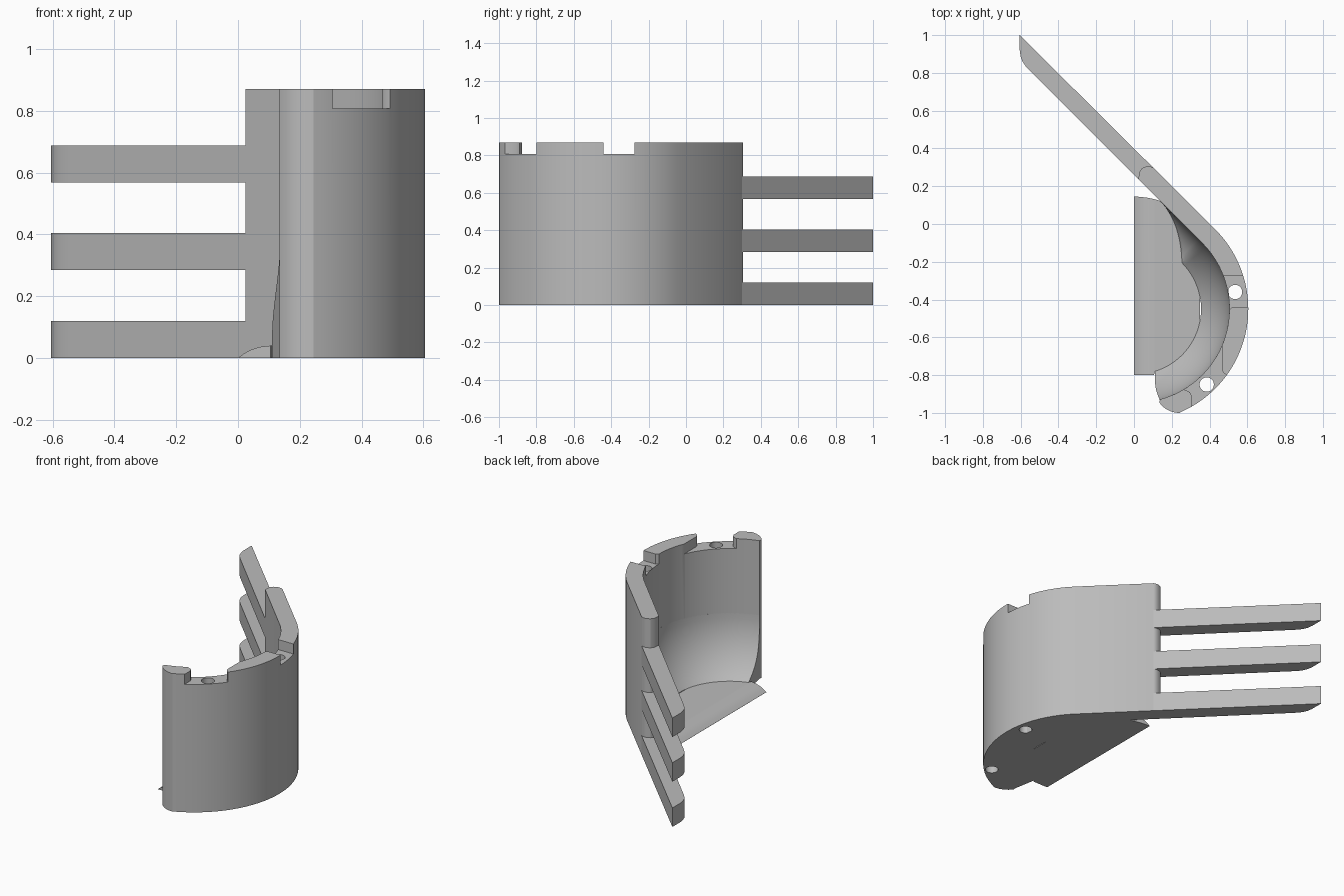
import bpy, bmesh
from math import sin, cos, acos, asin, sqrt, pi, radians

if "Cube" in bpy.data.objects:
    bpy.data.objects.remove(bpy.data.objects["Cube"], do_unlink=True)

grey = bpy.data.materials.new("plain grey")
grey.use_nodes = True
COLOUR = (0.5, 0.5, 0.5, 1)
grey.diffuse_color = COLOUR
grey.node_tree.nodes["Principled BSDF"].inputs["Base Color"].default_value = COLOUR

CX, CY = 0.01, -0.45          # centre of the curved wall
R_IN, R_OUT = 0.495, 0.595    # wall radii
R_FLOOR = 0.345               # radius where the bowl meets the floor
HEIGHT, FLOOR, BOWL = 0.87, 0.04, 0.4
DIAG = sqrt(0.5)


def arc(cx, cy, r, start, end, n):
    return [(cx + r * cos(start + (end - start) * i / n),
             cy + r * sin(start + (end - start) * i / n)) for i in range(n + 1)]


def finish(name, bm):
    bmesh.ops.recalc_face_normals(bm, faces=bm.faces)
    mesh = bpy.data.meshes.new(name)
    bm.to_mesh(mesh)
    bm.free()
    mesh.materials.append(grey)
    obj = bpy.data.objects.new(name, mesh)
    bpy.context.collection.objects.link(obj)
    return obj


def prism(name, outline, z0, z1):
    bm = bmesh.new()
    face = bm.faces.new([bm.verts.new((x, y, z0)) for x, y in outline])
    new = bmesh.ops.extrude_face_region(bm, geom=[face])["geom"]
    verts = [v for v in new if isinstance(v, bmesh.types.BMVert)]
    bmesh.ops.translate(bm, verts=verts, vec=(0, 0, z1 - z0))
    return finish(name, bm)


def loft(name, sections):
    """Bridge closed sections of equal length and cap both ends."""
    bm = bmesh.new()
    rings = [[bm.verts.new(p) for p in s] for s in sections]
    for a, b in zip(rings, rings[1:]):
        for i in range(len(a)):
            j = (i + 1) % len(a)
            bm.faces.new((a[i], a[j], b[j], b[i]))
    bm.faces.new(rings[0])
    bm.faces.new(rings[-1])
    return finish(name, bm)


def activate(obj):
    bpy.ops.object.select_all(action='DESELECT')
    obj.select_set(True)
    bpy.context.view_layer.objects.active = obj


# Curved wall with a straight diagonal wing and rounded ends
wing_end = [(0.1, 0.3), (0.085, 0.305), (0.065, 0.305), (0.042, 0.295),
            (0.028, 0.275), (0.025, 0.25), (0.025, 0.235)]
outer = arc(CX, CY, R_OUT, radians(-67), pi / 4, 40)
inner = arc(CX, CY, R_IN, pi / 4, -acos(0.127 / R_IN), 40)
lip = arc(0.24, -0.87, 0.13, radians(216), radians(272), 8)
wall = prism("curved_wall", outer + wing_end + inner + lip, 0, HEIGHT)

# Cutters: two rim notches and two pin holes
cutters = [
    prism("front_notch", [(0.305, -1.1), (0.305, -0.91), (0.295, -0.89),
                          (0.27, -0.878), (0.25, -0.875), (0.25, -0.6),
                          (0.465, -0.6), (0.465, -0.77), (0.475, -0.79),
                          (0.49, -0.8), (0.65, -0.8), (0.65, -1.1)], 0.807, 1),
    prism("side_notch", [(0.4, -0.275), (0.4, -0.47), (0.503, -0.47),
                         (0.506, -0.452), (0.52, -0.44), (0.7, -0.44),
                         (0.7, -0.275)], 0.807, 1)]
for x, y in ((0.535, -0.36), (0.385, -0.85)):
    cutters.append(prism("pin_hole", arc(x, y, 0.038, 0, 2 * pi, 24)[:-1], -0.1, 1.1))
for cutter in cutters:
    cutter.hide_render = True
    mod = wall.modifiers.new("cut", 'BOOLEAN')
    mod.operation, mod.solver, mod.object = 'DIFFERENCE', 'EXACT', cutter
    activate(wall)
    bpy.ops.object.modifier_apply(modifier=mod.name)
    bpy.data.objects.remove(cutter, do_unlink=True)

# Bowl: spherical fillet round the wall foot, fading out along the wing
profile = [(R_IN + 0.004, 0), (R_FLOOR, 0)]
low = asin((BOWL - FLOOR) / R_IN)
for i in range(13):
    a = low * (1 - i / 12)
    profile.append((R_FLOOR + (R_IN - R_FLOOR) * (cos(a) - cos(low)) / (1 - cos(low)),
                    BOWL - R_IN * sin(a)))
profile.append((R_IN + 0.004, BOWL))
sections = []
for i in range(37):
    section = []
    for r, z in profile:
        edge = 0.11 + 0.027 * min(1, (r - R_FLOOR) / (R_IN - R_FLOOR)) ** 3
        start = -acos((edge - CX) / r)
        a = start + (pi / 4 - start) * i / 36
        section.append((CX + r * cos(a), CY + r * sin(a), z))
    sections.append(section)
RUN = 0.318
for i in range(1, 13):
    u = RUN * i / 12
    fade = max((1 - u / RUN) ** 2, 0.001)
    section = []
    for r, z in profile:
        d = R_IN - r
        reach = R_IN - (d * fade if d > 0 else d)
        section.append((CX + (reach - u) * DIAG, CY + (reach + u) * DIAG, z))
    sections.append(section)
bowl = loft("bowl_fillet", sections)

# Floor plate with a tapered open edge
strips = [(0, 0.0005), (0.02, 0.015), (0.04, 0.026), (0.07, 0.036), (0.105, FLOOR), (0.11, FLOOR)]
strips += [(0.11 + 0.012 * i, FLOOR) for i in range(1, 21)]
sections = []
for x, z in strips:
    y0 = -0.8 if x < 0.108 else CY - sqrt(max(0, 0.35 ** 2 - (x - CX) ** 2))
    y1 = min(0.145 - 0.02 * (x / 0.13) ** 2, 0.265 - x)
    sections.append([(x, y0, 0), (x, y1, 0), (x, y1, z), (x, y0, z)])
floor = loft("floor_plate", sections)

# Three straight arms with one rounded tip corner
arm_plan = [(0.1, 0.3), (-0.605, 1.0), (-0.605, 0.92), (-0.6, 0.885), (-0.59, 0.86),
            (-0.573, 0.835), (-0.55, 0.81), (0.025, 0.235)]
arms = [prism("arm_" + level, arm_plan, z0, z0 + 0.12)
        for level, z0 in (("lower", 0), ("middle", 0.285), ("upper", 0.567))]

for obj in [wall, bowl, floor] + arms:
    activate(obj)
    bpy.ops.object.shade_smooth_by_angle(angle=radians(30))
